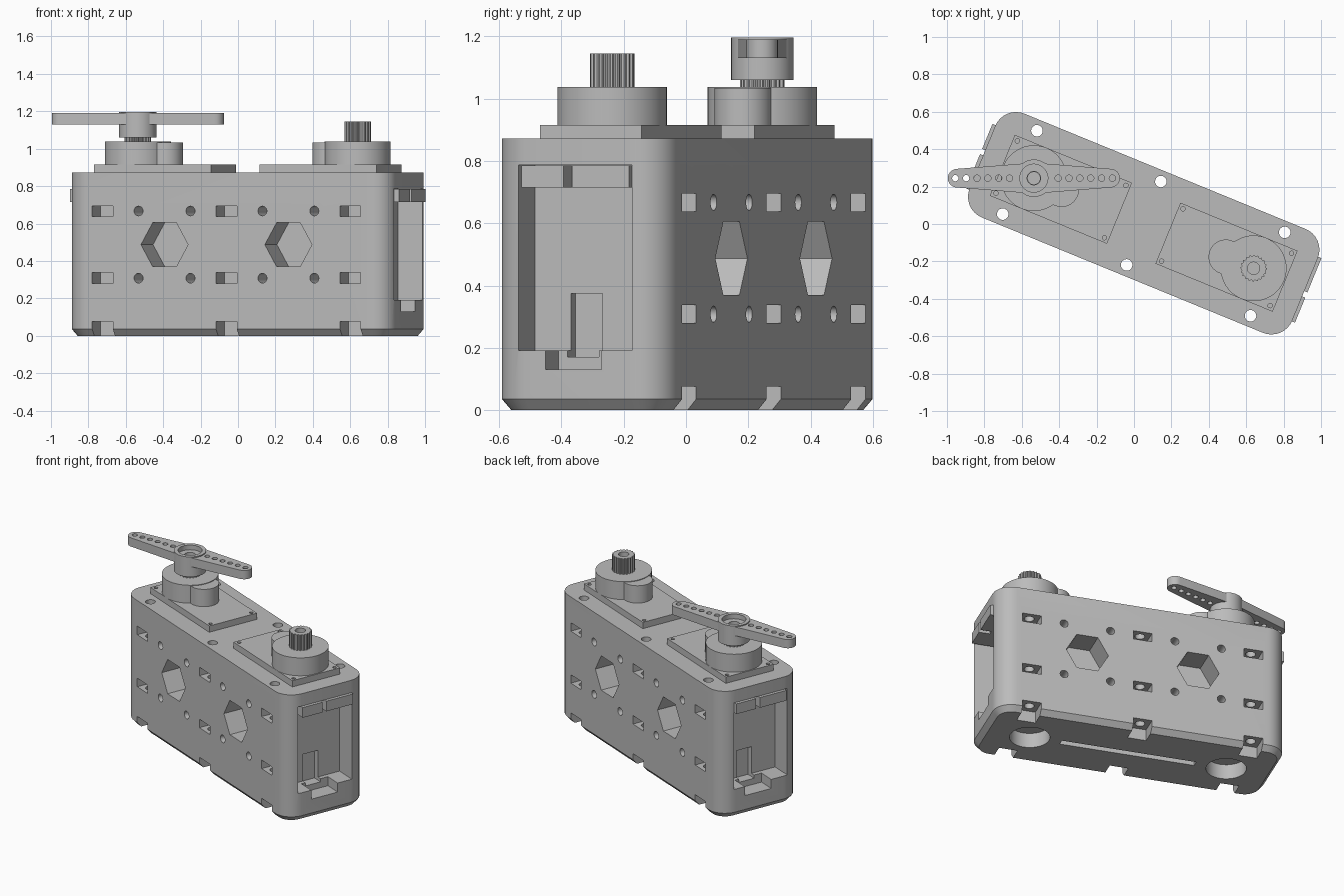
import bpy, bmesh
from math import sin, cos, pi, radians
from mathutils import Matrix, Vector

if "Cube" in bpy.data.objects:
    bpy.data.objects.remove(bpy.data.objects["Cube"])

# One grey plastic for everything
grey = bpy.data.materials.new("grey_plastic")
grey.use_nodes = True
colour = (0.5, 0.5, 0.5, 1)
grey.diffuse_color = colour
grey.node_tree.nodes["Principled BSDF"].inputs["Base Color"].default_value = colour

# The housing stands turned on the ground plane
PLACE = Matrix.Translation((0.052, 0.004, 0)) @ Matrix.Rotation(radians(-22.3), 4, 'Z')
SPLINE_U = 0.635
TOP = 0.872


def circle(u, v, r, n=32, start=0.0):
    return [(u + r * cos(start + 2 * pi * i / n), v + r * sin(start + 2 * pi * i / n)) for i in range(n)]


def rounded(hu, hv, r, n=8):
    pts = []
    for k, (su, sv) in enumerate(((1, 1), (-1, 1), (-1, -1), (1, -1))):
        for i in range(n + 1):
            a = pi / 2 * (k + i / n)
            pts.append((su * (hu - r) + r * cos(a), sv * (hv - r) + r * sin(a)))
    return pts


def loft(bm, rings):
    """Closed solid through equal outlines, each a list of 3D points."""
    loops = [[bm.verts.new(p) for p in ring] for ring in rings]
    n = len(loops[0])
    bm.faces.new(loops[0][::-1])
    bm.faces.new(loops[-1])
    for a, b in zip(loops, loops[1:]):
        for i in range(n):
            j = (i + 1) % n
            bm.faces.new((a[i], a[j], b[j], b[i]))


def prism(bm, outline, z0, z1):
    loft(bm, [[(x, y, z) for x, y in outline] for z in (z0, z1)])


def side_prism(bm, outline, v0, v1):
    """Extrude an outline in the u-z plane along v."""
    loft(bm, [[(x, v, z) for x, z in outline] for v in (v0, v1)])


def box(bm, u0, u1, v0, v1, z0, z1):
    u0, u1 = sorted((u0, u1))
    v0, v1 = sorted((v0, v1))
    prism(bm, [(u0, v0), (u1, v0), (u1, v1), (u0, v1)], z0, z1)


def make(name, bm, matrix=PLACE):
    bmesh.ops.recalc_face_normals(bm, faces=bm.faces[:])
    mesh = bpy.data.meshes.new(name)
    bm.to_mesh(mesh)
    bm.free()
    mesh.transform(matrix)
    mesh.materials.append(grey)
    ob = bpy.data.objects.new(name, mesh)
    bpy.context.collection.objects.link(ob)
    return ob


def select(ob):
    bpy.ops.object.select_all(action='DESELECT')
    ob.select_set(True)
    bpy.context.view_layer.objects.active = ob


def cut(ob, bm, matrix=PLACE):
    cutter = make("cutter", bm, matrix)
    cutter.hide_render = True
    mod = ob.modifiers.new("cut", 'BOOLEAN')
    mod.operation = 'DIFFERENCE'
    mod.solver = 'EXACT'
    mod.object = cutter
    select(ob)
    bpy.ops.object.modifier_apply(modifier=mod.name)
    bpy.data.objects.remove(cutter)


def smooth(ob):
    select(ob)
    bpy.ops.object.shade_smooth_by_angle(angle=radians(30))


# Housing with a chamfered foot
HU, HV = 0.932, 0.30
bm = bmesh.new()
loft(bm, [[(x, y, z) for x, y in rounded(HU - i, HV - i, 0.12 - i)]
          for z, i in ((0, 0.03), (0.035, 0), (TOP, 0))])
housing = make("housing", bm)

# Hexagon pockets and round holes in both long sides
bm = bmesh.new()
for s in (-1, 1):
    for c in (-0.358, 0.358):
        side_prism(bm, circle(c, 0.487, 0.136, 6), s * 0.13, s * 0.4)
        for du in (-0.15, 0.15):
            for z in (0.308, 0.667):
                side_prism(bm, circle(c + du, z, 0.026, 20), s * 0.18, s * 0.4)
cut(housing, bm)

# Nut slots and foot notches
bm = bmesh.new()
for s in (-1, 1):
    for u in (-0.716, 0, 0.716):
        for z0, z1 in ((-0.1, 0.076), (0.28, 0.338), (0.637, 0.695)):
            box(bm, u - 0.06, u + 0.06, s * 0.18, s * 0.4, z0, z1)
cut(housing, bm)

# Upright screw holes
bm = bmesh.new()
for v in (-0.241, 0.241):
    for u in (-0.716, 0, 0.716):
        prism(bm, circle(u, v, 0.031, 20), -0.1, 1)
cut(housing, bm)

# Round wells and long groove in the underside
bm = bmesh.new()
for s in (-1, 1):
    prism(bm, circle(s * SPLINE_U, 0, 0.125), -0.1, 0.1)
box(bm, -0.435, 0.435, -0.022, 0.022, -0.1, 0.05)
cut(housing, bm)

# End openings, then the cable exits inside them
bm = bmesh.new()
for s in (-1, 1):
    box(bm, s * 0.79, s * 1.1, -0.205, 0.19, 0.192, 0.787)
cut(housing, bm)
bm = bmesh.new()
for s in (-1, 1):
    box(bm, s * 0.82, s * 1.1, -s * 0.11, s * 0.085, 0.13, 0.25)
cut(housing, bm)
bm = bmesh.new()
for s in (-1, 1):
    box(bm, s * 0.75, s * 0.85, -s * 0.08, s * 0.03, 0.17, 0.375)
cut(housing, bm)
smooth(housing)

for side, s in (("left", 1), ("right", -1)):
    # Mounting tab seen in the end opening, split by a screw slot
    bm = bmesh.new()
    box(bm, s * 0.78, s * 0.95, -s * 0.185, -s * 0.04, 0.715, 0.785)
    box(bm, s * 0.78, s * 0.95, -s * 0.01, s * 0.188, 0.715, 0.785)
    box(bm, s * 0.78, s * 0.88, -s * 0.04, -s * 0.01, 0.715, 0.785)
    make(side + "_motor_tab", bm)

    # Motor case lid
    bm = bmesh.new()
    box(bm, s * 0.14, s * 0.817, -0.176, 0.176, TOP - 0.05, 0.915)
    lid = make(side + "_motor_lid", bm)
    bm = bmesh.new()
    for u in (0.165, 0.792):
        for v in (-0.151, 0.151):
            prism(bm, circle(s * u, v, 0.012, 12), 0.89, 1)
    cut(lid, bm)
    smooth(lid)

    # Round gear tower with its smaller lobe
    for name, u, r, z in (("gear_tower", SPLINE_U, 0.176, 1.038), ("gear_lobe", 0.475, 0.093, 1.034)):
        bm = bmesh.new()
        prism(bm, circle(s * u, 0, r, 48), 0.9, z)
        smooth(make(side + "_" + name, bm))

    # Splined output shaft with a screw hole
    teeth = 20
    outline = []
    for i in range(teeth * 4):
        a = 2 * pi * i / (teeth * 4)
        r = 0.071 if i % 4 < 2 else 0.064
        outline.append((s * SPLINE_U + r * cos(a), r * sin(a)))
    bm = bmesh.new()
    prism(bm, outline, 1.02, 1.145)
    shaft = make(side + "_output_shaft", bm)
    bm = bmesh.new()
    prism(bm, circle(s * SPLINE_U, 0, 0.033, 24), 1.07, 1.2)
    cut(shaft, bm)
    smooth(shaft)

# Horn sits square on the right shaft
HORN = Matrix.Translation(PLACE @ Vector((-SPLINE_U, 0, 0)))
bm = bmesh.new()
prism(bm, circle(0, 0, 0.1, 48), 1.06, 1.197)
hub = make("horn_hub", bm, HORN)
bm = bmesh.new()
prism(bm, circle(0, 0, 0.075, 40), 1.165, 1.3)
cut(hub, bm, HORN)
bm = bmesh.new()
prism(bm, circle(0, 0, 0.036, 24), 1.1, 1.3)
cut(hub, bm, HORN)
smooth(hub)

# Two tapered arms with a row of holes each
for side, s in (("left", 1), ("right", -1)):
    tip = [(0.41 + 0.05 * cos(a), 0.05 * sin(a)) for a in (pi * (i / 12 - 0.5) for i in range(13))]
    outline = [(s * x, y) for x, y in [(0.085, 0), (0.06, -0.078)] + tip + [(0.06, 0.078)]]
    bm = bmesh.new()
    prism(bm, outline, 1.13, 1.19)
    arm = make(side + "_horn_arm", bm, HORN)
    bm = bmesh.new()
    for i in range(6):
        prism(bm, circle(s * (0.13 + 0.058 * i), 0, 0.017, 16), 1, 1.3)
    cut(arm, bm, HORN)
    smooth(arm)
